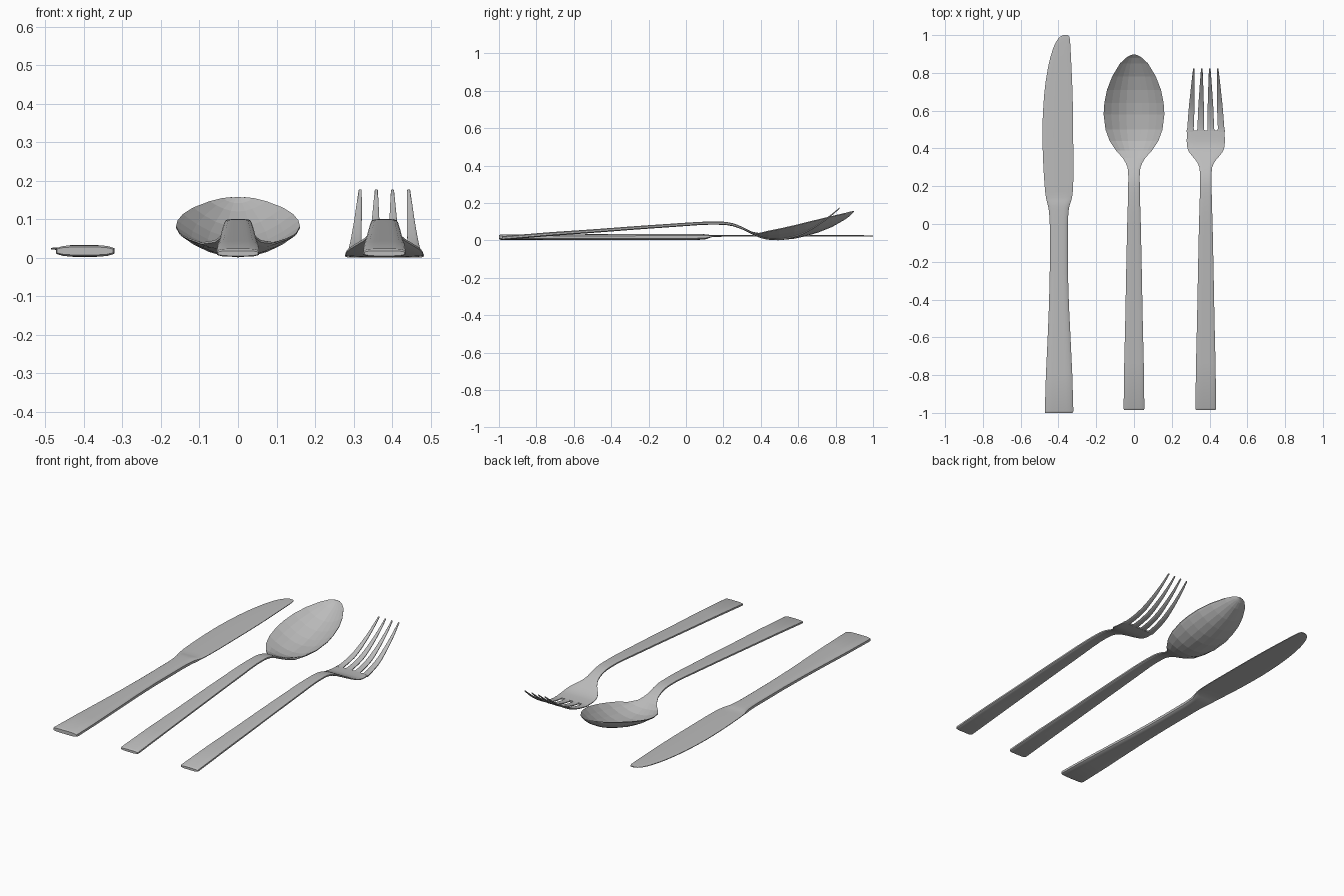
import bpy, bmesh


def smooth_stations(st, steps):
    """Monotone cubic interpolation of stations along y (first value)."""
    n = len(st)

    def slopes(k):
        d = [(st[i + 1][k] - st[i][k]) / (st[i + 1][0] - st[i][0]) for i in range(n - 1)]
        m = [d[0]]
        for a, b in zip(d, d[1:]):
            m.append(0 if a * b <= 0 else 2 * a * b / (a + b))
        return m + [d[-1]]

    ms = [slopes(k) for k in range(len(st[0]))]
    out = []
    for i in range(n - 1):
        h = st[i + 1][0] - st[i][0]
        for s in range(steps):
            t = s / steps
            row = [(2*t**3 - 3*t*t + 1) * st[i][k] + (t**3 - 2*t*t + t) * h * ms[k][i]
                   + (3*t*t - 2*t**3) * st[i + 1][k] + (t**3 - t*t) * h * ms[k][i + 1]
                   for k in range(len(st[0]))]
            out.append(row)
    return out + [list(st[-1])]


US = [-1, -0.94, -0.75, -0.5, -0.25, 0, 0.25, 0.5, 0.75, 0.94, 1]


def loft(bm, st, steps=3):
    """Stations: (y, centre x, half width, mid z, thickness, dish depth)."""
    rings = []
    for y, cx, hw, z, th, dish in smooth_stations(st, steps):
        ring = []
        for side, us in ((1, US), (-1, US[::-1])):
            for u in us:
                t = th / 2 * (1 - 0.55 * abs(u) ** 6)
                ring.append(bm.verts.new((cx + u * hw, y, z + dish * u * u + side * t)))
        rings.append(ring)
    n = len(rings[0])
    for a, b in zip(rings, rings[1:]):
        for i in range(n):
            j = (i + 1) % n
            bm.faces.new((a[i], a[j], b[j], b[i]))
    # end caps
    for ring in (rings[0], rings[-1]):
        for i in range(len(US) - 1):
            bm.faces.new((ring[i], ring[i + 1], ring[n - 2 - i], ring[n - 1 - i]))


steel = bpy.data.materials.new("dark_steel")
steel.diffuse_color = (0.5, 0.5, 0.5, 1)


def finish(bm, name, smooth=True):
    bmesh.ops.recalc_face_normals(bm, faces=bm.faces)
    me = bpy.data.meshes.new(name)
    bm.to_mesh(me)
    bm.free()
    me.materials.append(steel)
    ob = bpy.data.objects.new(name, me)
    bpy.context.collection.objects.link(ob)
    bpy.ops.object.select_all(action='DESELECT')
    ob.select_set(True)
    bpy.context.view_layer.objects.active = ob
    if smooth:
        bpy.ops.object.shade_smooth_by_angle(angle=0.5)


def edges(y, xl, xr, z, th):
    return (y, (xl + xr) / 2, (xr - xl) / 2, z, th, 0)


# shared bent handle and neck of spoon and fork
def handle(cx):
    rows = [(-0.985, 0.052, 0.012, 0.013), (-0.975, 0.055, 0.0135, 0.021),
            (-0.5, 0.046, 0.050, 0.019), (0.0, 0.036, 0.086, 0.018),
            (0.13, 0.032, 0.093, 0.017), (0.2, 0.031, 0.092, 0.017),
            (0.25, 0.030, 0.084, 0.016), (0.30, 0.034, 0.066, 0.014)]
    return [(y, cx, w, z, t, 0) for y, w, z, t in rows]


# knife: flared handle flowing into a thin blade
bm = bmesh.new()
loft(bm, [edges(-1.0, -0.470, -0.325, 0.018, 0.020), edges(-0.99, -0.472, -0.321, 0.018, 0.029),
          edges(-0.6, -0.457, -0.336, 0.018, 0.030), edges(-0.25, -0.446, -0.350, 0.018, 0.032),
          edges(0.0, -0.446, -0.350, 0.018, 0.032), edges(0.08, -0.452, -0.345, 0.019, 0.030),
          edges(0.11, -0.459, -0.337, 0.020, 0.025), edges(0.14, -0.466, -0.328, 0.023, 0.010),
          edges(0.2, -0.473, -0.322, 0.024, 0.008), edges(0.35, -0.482, -0.321, 0.024, 0.008),
          edges(0.5, -0.485, -0.322, 0.024, 0.008), edges(0.68, -0.476, -0.325, 0.024, 0.008),
          edges(0.83, -0.455, -0.331, 0.024, 0.008), edges(0.93, -0.428, -0.336, 0.024, 0.008),
          edges(0.975, -0.406, -0.339, 0.024, 0.007), edges(0.992, -0.39, -0.343, 0.024, 0.006),
          edges(1.0, -0.375, -0.350, 0.024, 0.005)], 2)
finish(bm, "knife")

# spoon handle and faceted dished bowl
bm = bmesh.new()
loft(bm, handle(0), 2)
finish(bm, "spoon_handle")
bm = bmesh.new()
loft(bm, [(y, 0, w, z, t, d) for y, w, z, t, d in [
    (0.30, 0.034, 0.066, 0.014, 0.0), (0.325, 0.045, 0.054, 0.013, 0.0),
    (0.35, 0.060, 0.042, 0.012, 0.001),
    (0.39, 0.096, 0.024, 0.010, 0.014), (0.44, 0.129, 0.010, 0.009, 0.040),
    (0.50, 0.151, 0.006, 0.009, 0.056), (0.58, 0.161, 0.014, 0.009, 0.066),
    (0.64, 0.157, 0.027, 0.009, 0.068), (0.71, 0.143, 0.048, 0.009, 0.064),
    (0.78, 0.116, 0.076, 0.009, 0.053), (0.85, 0.074, 0.116, 0.009, 0.029),
    (0.88, 0.043, 0.138, 0.008, 0.015), (0.893, 0.020, 0.151, 0.007, 0.005),
    (0.897, 0.006, 0.155, 0.006, 0.0)]], 1)
finish(bm, "spoon_bowl", smooth=False)

# fork: handle and shoulder
bm = bmesh.new()
loft(bm, handle(0.38) + [(y, 0.38, w, z, t, 0) for y, w, z, t in [
    (0.34, 0.055, 0.046, 0.012),
    (0.38, 0.088, 0.026, 0.011), (0.41, 0.099, 0.015, 0.010),
    (0.44, 0.101, 0.009, 0.010), (0.495, 0.099, 0.006, 0.010)]], 2)
# four tapering upswept tines
for s in (-1.5, -0.5, 0.5, 1.5):
    base, tip = 0.38 + s * 0.0547, 0.38 + s * 0.042
    loft(bm, [(y, base + (tip - base) * (y - 0.49) / 0.332, w, z, t, 0) for y, w, z, t in [
        (0.488, 0.0200, 0.006, 0.010), (0.495, 0.0195, 0.0063, 0.010),
        (0.507, 0.0172, 0.007, 0.010), (0.60, 0.0155, 0.028, 0.010),
        (0.70, 0.011, 0.080, 0.010), (0.78, 0.0068, 0.138, 0.009), (0.822, 0.004, 0.174, 0.007)]])
finish(bm, "fork")
